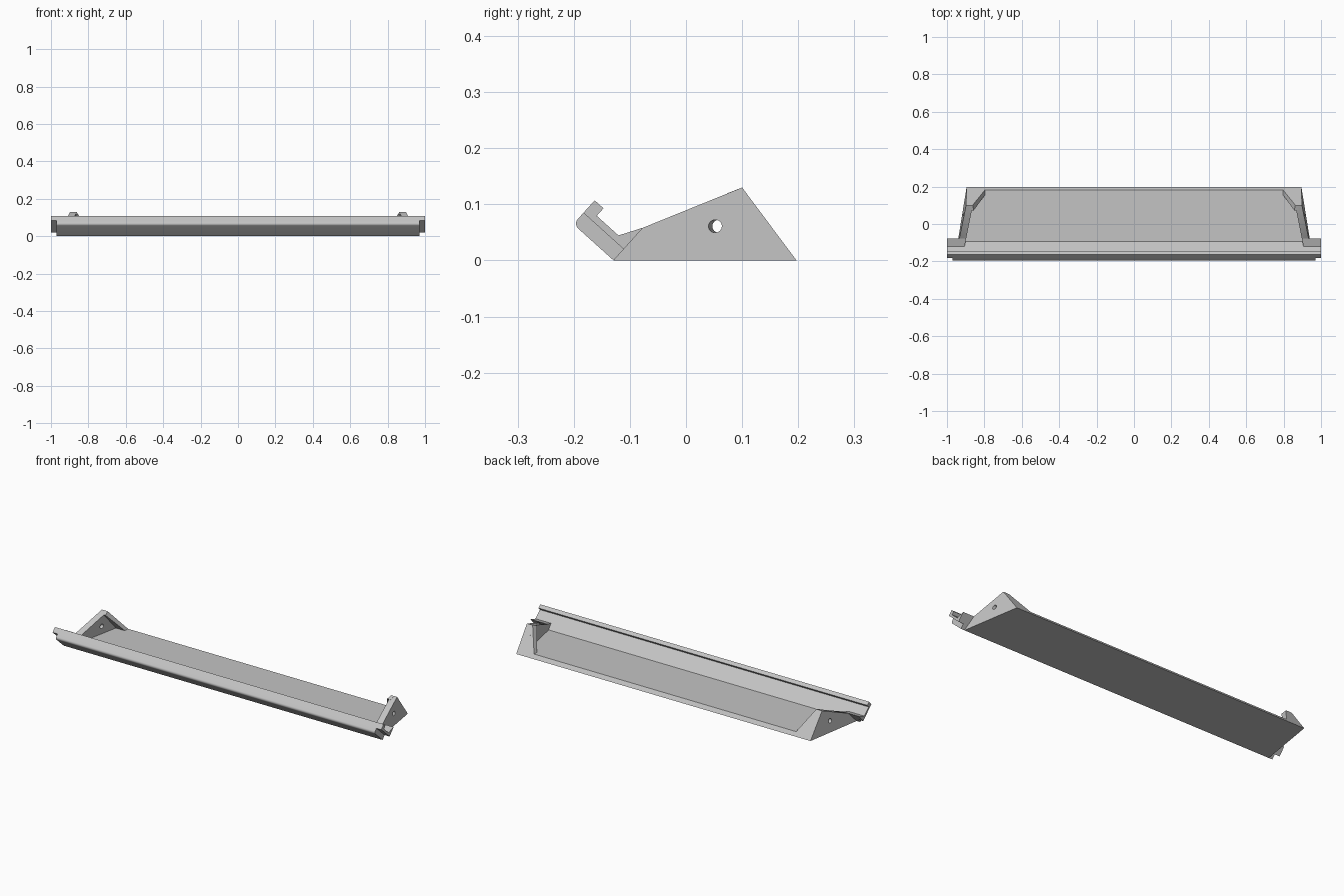
import bpy, bmesh, math
from mathutils import Vector, Matrix

cube = bpy.data.objects.get("Cube")
if cube:
    bpy.data.objects.remove(cube, do_unlink=True)

grey = bpy.data.materials.new("light_grey")
grey.use_nodes = True
grey.diffuse_color = (0.55, 0.55, 0.55, 1)
grey.node_tree.nodes["Principled BSDF"].inputs["Base Color"].default_value = grey.diffuse_color

TILT = math.radians(42)


def lip(u, v):
    """Map lip coordinates (u up the slope, v through its thickness) to y, z."""
    c, s = math.cos(TILT), math.sin(TILT)
    return (-0.129 - u * c + v * s, u * s + v * c)


def outer(y, z):
    return 0.94 - 0.162 * (y + 0.08) - 0.1 * z


def inner(y, z):
    return 0.904 - 0.2 * (y + 0.11)


def finish(name, bm):
    bmesh.ops.recalc_face_normals(bm, faces=bm.faces)
    mesh = bpy.data.meshes.new(name)
    bm.to_mesh(mesh)
    bm.free()
    mesh.materials.append(grey)
    obj = bpy.data.objects.new(name, mesh)
    bpy.context.collection.objects.link(obj)
    return obj


def prism(name, profile, x_a, x_b):
    """Extrude a y-z profile between two x limits given as functions of y and z."""
    bm = bmesh.new()
    a = [bm.verts.new((x_a(y, z), y, z)) for y, z in profile]
    b = [bm.verts.new((x_b(y, z), y, z)) for y, z in profile]
    bm.faces.new(a)
    bm.faces.new(b[::-1])
    n = len(profile)
    for i in range(n):
        j = (i + 1) % n
        bm.faces.new((a[i], b[i], b[j], a[j]))
    return finish(name, bm)


def span(name, profile, x_fn):
    return prism(name, profile, x_fn, lambda y, z: -x_fn(y, z))


def activate(obj):
    bpy.ops.object.select_all(action='DESELECT')
    obj.select_set(True)
    bpy.context.view_layer.objects.active = obj


# Tapered floor plate with a bevelled back edge and a ramp into the lip
span("floor_plate",
     [lip(0, 0), (0.197, 0), (0.182, 0.02), lip(-0.0134, 0.039), lip(0, 0.039)], outer)

# Sloping front lip: narrower base layer with a rounded upper corner
R, TOP = 0.012, 0.0968
arc = [lip(TOP - R + R * math.sin(t), R - R * math.cos(t))
       for t in [math.pi / 2 * i / 6 for i in range(7)]]
base = span("lip_base", [lip(0, 0)] + arc + [lip(TOP, 0.027), lip(0, 0.027)],
            lambda y, z: 0.97)
activate(base)
bpy.ops.object.shade_smooth_by_angle(angle=math.radians(30))

# Wider upper layer with the hooked rim
span("lip_hook",
     [lip(0, 0.027), lip(TOP, 0.027), lip(TOP, 0.057), lip(0.0756, 0.057),
      lip(0.0756, 0.039), lip(0, 0.039)], lambda y, z: 1.0)

for side, word in ((1, "left"), (-1, "right")):
    # Triangular end wall
    wall = prism(word + "_end_wall",
                 [lip(0, 0), (0.197, 0), (0.1, 0.13), lip(0, 0.0788)],
                 lambda y, z: side * outer(y, z), lambda y, z: side * inner(y, z))

    # Pivot hole bored square to the wall
    bm = bmesh.new()
    turn = Matrix.Rotation(-side * math.radians(9.2), 4, 'Z') @ Matrix.Rotation(math.pi / 2, 4, 'Y')
    centre = Vector((side * outer(0.052, 0.061), 0.052, 0.061))
    bmesh.ops.create_cone(bm, cap_ends=True, segments=24, radius1=0.0115, radius2=0.0115,
                          depth=0.15, matrix=Matrix.Translation(centre) @ turn)
    cutter = finish(word + "_hole_cutter", bm)
    cutter.hide_render = True
    mod = wall.modifiers.new("pivot_hole", 'BOOLEAN')
    mod.operation = 'DIFFERENCE'
    mod.solver = 'EXACT'
    mod.object = cutter
    activate(wall)
    bpy.ops.object.modifier_apply(modifier=mod.name)
    bpy.data.objects.remove(cutter, do_unlink=True)
    bpy.ops.object.shade_smooth_by_angle(angle=math.radians(30))

    # Back corner gusset, widening towards the floor
    prism(word + "_back_gusset",
          [(0.1, 0.13), (0.073, 0.1195), (0.163, 0.01), (0.1895, 0.01)],
          lambda y, z: side * 0.88,
          lambda y, z: side * (0.797 + 0.6 * (z - 0.02)))

    # Wedge block joining the wall to the end of the lip
    prism(word + "_end_block",
          [lip(0, 0.027), lip(0.0234, 0.027), lip(0.0234, 0.039), lip(0, 0.0788)],
          lambda y, z: side, lambda y, z: side * inner(y, z))
